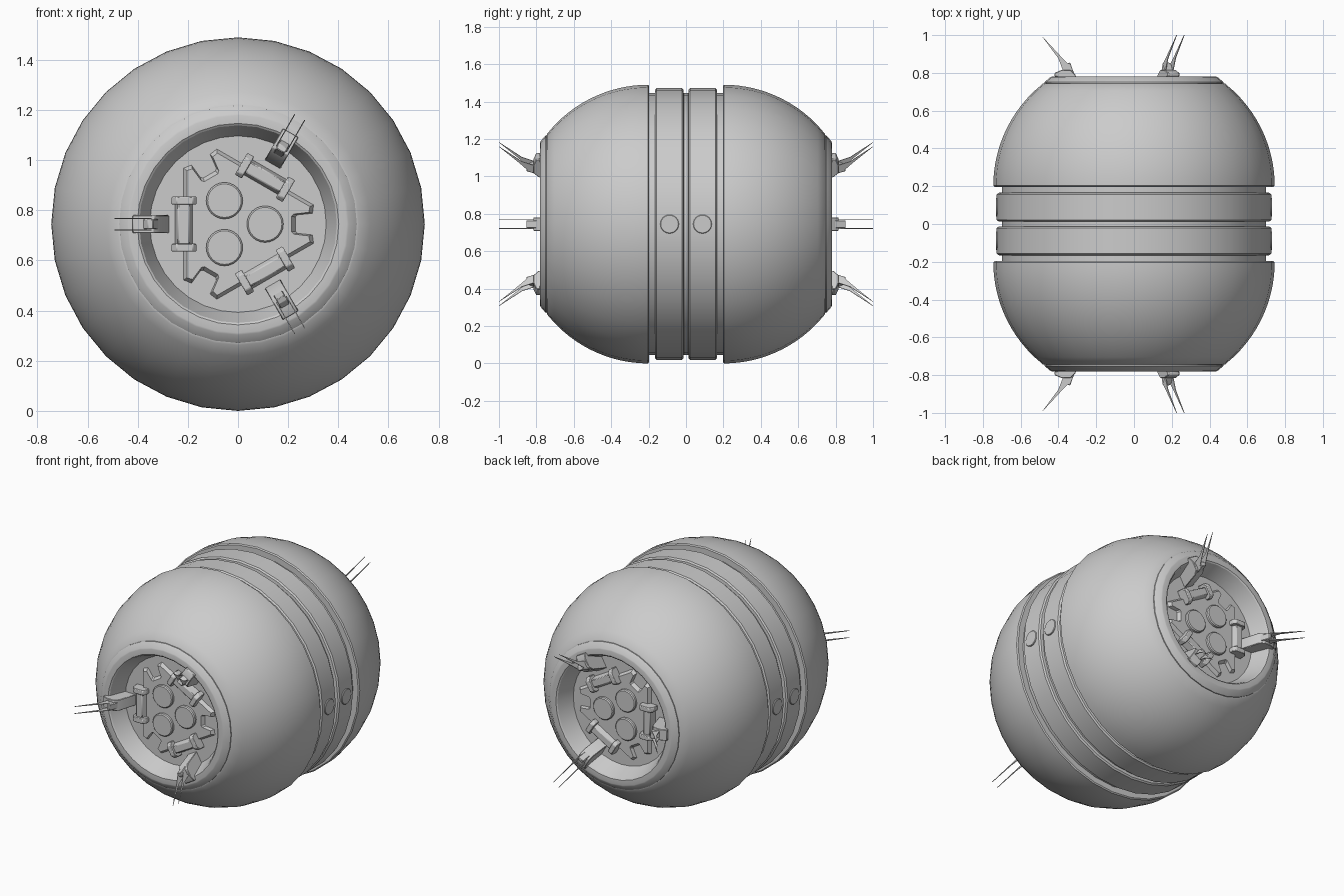
import bpy, bmesh
from math import sin, cos, pi, radians, sqrt

cube = bpy.data.objects.get("Cube")
if cube:
    bpy.data.objects.remove(cube, do_unlink=True)

AXIS_Z = 0.745          # height of the drum axis
SEGMENTS = 32
grey = bpy.data.materials.new("hull_grey")
grey.use_nodes = True
grey.diffuse_color = (0.6, 0.6, 0.6, 1)
grey.node_tree.nodes["Principled BSDF"].inputs["Base Color"].default_value = (0.6, 0.6, 0.6, 1)


def finish(name, bm, bevel=0.0):
    bmesh.ops.recalc_face_normals(bm, faces=bm.faces)
    mesh = bpy.data.meshes.new(name)
    bm.to_mesh(mesh)
    bm.free()
    mesh.materials.append(grey)
    ob = bpy.data.objects.new(name, mesh)
    bpy.context.collection.objects.link(ob)
    bpy.ops.object.select_all(action='DESELECT')
    ob.select_set(True)
    bpy.context.view_layer.objects.active = ob
    bpy.ops.object.shade_smooth_by_angle(angle=radians(30))
    if bevel:
        mod = ob.modifiers.new("soft_edges", 'BEVEL')
        mod.width, mod.segments, mod.limit_method = bevel, 1, 'ANGLE'


def lathe(name, profile):
    """Spin a (radius, y) profile around the drum axis; it may end on the axis."""
    bm = bmesh.new()
    rings = []
    for r, y in profile:
        count = SEGMENTS if r > 0 else 1
        rings.append([bm.verts.new((r * cos(2 * pi * i / SEGMENTS), y,
                                    AXIS_Z + r * sin(2 * pi * i / SEGMENTS)))
                      for i in range(count)])
    for a, b in zip(rings, rings[1:]):
        for i in range(SEGMENTS):
            j = (i + 1) % SEGMENTS
            if len(b) == 1:
                bm.faces.new((a[i], a[j], b[0]))
            else:
                bm.faces.new((a[i], a[j], b[j], b[i]))
    finish(name, bm)


def place(r, t, out, angle, side):
    """Radial, tangential and outward position on an end cap."""
    return (r * cos(angle) - t * sin(angle), side * out,
            AXIS_Z + r * sin(angle) + t * cos(angle))


def prism(bm, low, high):
    """Solid between two matching loops of points."""
    a = [bm.verts.new(p) for p in low]
    b = [bm.verts.new(p) for p in high]
    bm.faces.new(a)
    bm.faces.new(b)
    for i in range(len(a)):
        j = (i + 1) % len(a)
        bm.faces.new((a[i], a[j], b[j], b[i]))


def slab(bm, outline, out0, out1, angle, side):
    """Extrude an (r, t) outline outward from the cap."""
    prism(bm, [place(r, t, out0, angle, side) for r, t in outline],
          [place(r, t, out1, angle, side) for r, t in outline])


def fin(bm, outline, t0, t1, angle, side):
    """Extrude an (r, out) outline sideways."""
    prism(bm, [place(r, t0, o, angle, side) for r, o in outline],
          [place(r, t1, o, angle, side) for r, o in outline])


def circle(r, t, radius, n=24):
    return [(r + radius * cos(2 * pi * i / n), t + radius * sin(2 * pi * i / n)) for i in range(n)]


# Middle belt: two raised bands with grooves between
half_belt = [(0.70, 0.0), (0.70, 0.012), (0.718, 0.014), (0.727, 0.022),
             (0.727, 0.157), (0.718, 0.165), (0.70, 0.167), (0.70, 0.197)]
lathe("belt", [(r, -y) for r, y in reversed(half_belt)] + half_belt[1:])

# Round buttons on both flanks of the belt
for x, word in ((1, "left"), (-1, "right")):
    for y in (-0.088, 0.088):
        bm = bmesh.new()
        ring = circle(y, AXIS_Z, 0.05)
        prism(bm, [(x * 0.70, a, b) for a, b in ring], [(x * 0.731, a, b) for a, b in ring])
        finish(word + "_belt_button", bm, 0.003)

# Shell profile: lip, bulge, rim and recessed floor
FLOOR = 0.67
CURVE = 0.693
bulge = [(0.745 - CURVE + sqrt(CURVE ** 2 - d * d), 0.2 + d)
         for d in [0.008 + 0.535 * i / 14 for i in range(15)]]
shell = [(0.70, 0.197), (0.738, 0.197), (0.745, 0.203)] + bulge + [
    (0.474, 0.745), (0.474, 0.751), (0.442, 0.778), (0.434, 0.78), (0.402, 0.78),
    (0.394, 0.774), (0.352, FLOOR), (0, FLOOR)]

# Notched corner of the triangular plate, at its base and at its smaller top
corner_base = [(0.305, -0.078), (0.30, -0.042), (0.24, -0.036), (0.232, -0.028),
               (0.232, 0.028), (0.24, 0.036), (0.30, 0.042), (0.305, 0.078)]
corner_top = [(0.287, -0.070), (0.282, -0.047), (0.222, -0.040), (0.214, -0.031),
              (0.214, 0.031), (0.222, 0.040), (0.282, 0.047), (0.287, 0.070)]


def plate_loop(corner, out, side):
    return [place(r, t, out, k * 2 * pi / 3, side) for k in range(3) for r, t in corner]


for side, word in ((-1, "front"), (1, "back")):
    lathe(word + "_shell", [(r, side * y) for r, y in shell])

    # Raised plate with chamfered edge
    bm = bmesh.new()
    prism(bm, plate_loop(corner_base, FLOOR - 0.005, side),
          plate_loop(corner_top, FLOOR + 0.022, side))
    finish(word + "_plate", bm)

    for k in range(3):
        corner_angle = k * 2 * pi / 3
        side_angle = corner_angle + pi / 3

        # Round cap on the plate
        bm = bmesh.new()
        slab(bm, circle(0.108, 0, 0.073), FLOOR, FLOOR + 0.042, corner_angle, side)
        finish(word + "_round_cap", bm, 0.006)

        # Handle: sloped bar between two end lugs
        bm = bmesh.new()
        fin(bm, [(0.172, FLOOR), (0.252, FLOOR), (0.24, FLOOR + 0.05), (0.195, FLOOR + 0.05)],
            -0.085, 0.085, side_angle, side)
        for s in (-1, 1):
            fin(bm, [(0.165, FLOOR), (0.265, FLOOR), (0.265, FLOOR + 0.045),
                     (0.245, FLOOR + 0.068), (0.18, FLOOR + 0.068), (0.165, FLOOR + 0.05)],
                s * 0.078, s * 0.11, side_angle, side)
        finish(word + "_handle", bm, 0.004)

        # Clip: leaning arm with a rim foot and a raised jaw
        bm = bmesh.new()
        fin(bm, [(0.275, FLOOR), (0.355, FLOOR), (0.398, 0.778), (0.42, 0.782),
                 (0.42, 0.80), (0.385, 0.815), (0.335, 0.815), (0.31, 0.79)],
            -0.036, 0.036, side_angle, side)
        fin(bm, [(0.315, 0.79), (0.385, 0.80), (0.36, 0.848), (0.338, 0.855)],
            -0.02, 0.02, side_angle, side)
        finish(word + "_clip", bm, 0.003)

        # Pair of thin tapering prongs
        bm = bmesh.new()
        for s in (-1, 1):
            fin(bm, [(0.345, 0.845), (0.375, 0.81), (0.401, 0.878), (0.492, 1.0), (0.388, 0.888)],
                s * 0.021, s * 0.025, side_angle, side)
        finish(word + "_prongs", bm)
